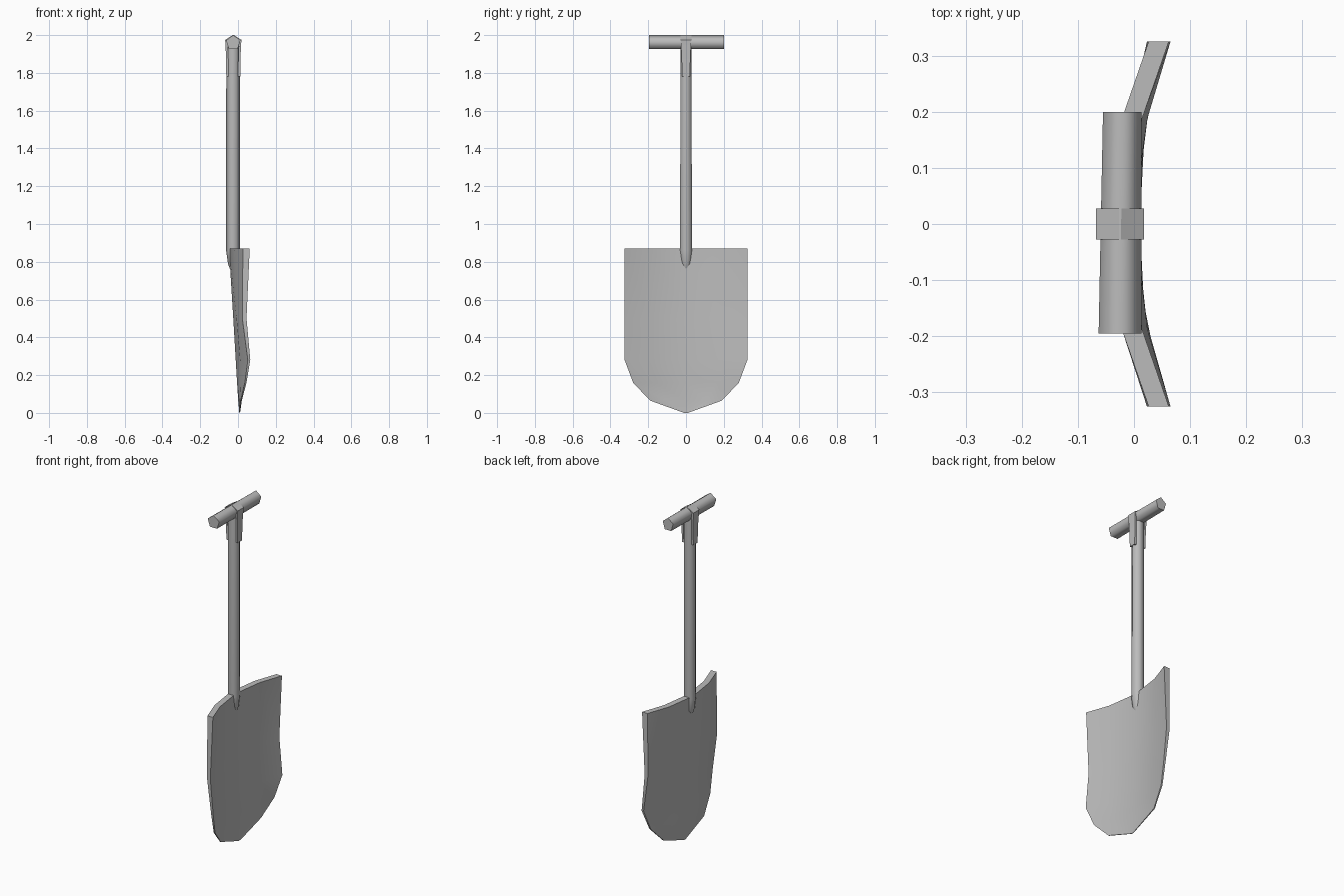
import bpy, bmesh, math
from mathutils import Vector

cube = bpy.data.objects.get("Cube")
if cube:
    bpy.data.objects.remove(cube, do_unlink=True)

grey = bpy.data.materials.new("plain grey")
grey.use_nodes = True
colour = (0.5, 0.5, 0.5, 1)
grey.diffuse_color = colour
grey.node_tree.nodes["Principled BSDF"].inputs["Base Color"].default_value = colour


def loft(name, rings, smooth_angle):
    """Skin a list of equal closed rings and cap both ends."""
    bm = bmesh.new()
    loops = [[bm.verts.new(p) for p in ring] for ring in rings]
    n = len(loops[0])
    for a, b in zip(loops, loops[1:]):
        for i in range(n):
            j = (i + 1) % n
            bm.faces.new((a[i], a[j], b[j], b[i]))
    bm.faces.new(loops[0])
    bm.faces.new(loops[-1])
    bmesh.ops.remove_doubles(bm, verts=bm.verts, dist=0.0005)
    bmesh.ops.recalc_face_normals(bm, faces=bm.faces)
    mesh = bpy.data.meshes.new(name)
    bm.to_mesh(mesh)
    bm.free()
    mesh.materials.append(grey)
    obj = bpy.data.objects.new(name, mesh)
    bpy.context.collection.objects.link(obj)
    bpy.ops.object.select_all(action='DESELECT')
    obj.select_set(True)
    bpy.context.view_layer.objects.active = obj
    bpy.ops.object.shade_smooth_by_angle(angle=math.radians(smooth_angle))
    return obj


def ngon(centre, u, v, ru, rv, sides):
    """Points of a polygon; the first one lies along v."""
    steps = [2 * math.pi * i / sides for i in range(sides)]
    return [Vector(centre) + Vector(u) * ru * math.sin(a) + Vector(v) * rv * math.cos(a)
            for a in steps]


X, Y, Z = (1, 0, 0), (0, 1, 0), (0, 0, 1)

# Blade: dished across its width, thinning to a pointed tip
# rows: height, half width, middle x, edge x, thickness
rows = [(0.87, 0.325, -0.012, 0.062, 0.036),
        (0.50, 0.325, -0.003, 0.045, 0.022),
        (0.28, 0.325, 0.001, 0.065, 0.013),
        (0.16, 0.28, 0.004, 0.045, 0.009),
        (0.065, 0.19, 0.007, 0.02, 0.006),
        (0.0, 0.01, 0.01, 0.011, 0.003)]
bend = [(-1, 1), (-0.58, 0.36), (0, 0), (0.58, 0.36), (1, 1)]
rings = []
for z, half, middle, edge, thick in rows:
    face = [Vector((middle + (edge - middle) * b, half * t, z)) for t, b in bend]
    rings.append(face + [p - Vector((thick, 0, 0)) for p in reversed(face)])
loft("blade", rings, 35)

# Shaft: six-sided, tapering into the blade
shaft = [(0.765, -0.026, 0.018, 0.02), (0.79, -0.026, 0.027, 0.033),
         (0.86, -0.026, 0.037, 0.036), (1.94, -0.026, 0.036, 0.034)]
loft("shaft", [ngon((x, 0, z), Y, X, ry, rx, 6)
               for z, x, rx, ry in [(z, x, a, b) for z, x, a, b in shaft]], 65)

# Grip: five-sided crossbar
loft("grip", [ngon((-0.025, -0.195, 1.96), X, Z, 0.04, 0.04, 5),
              ngon((-0.021, 0.2, 1.96), X, Z, 0.036, 0.04, 5)], 75)

# Straps: a tapered plate on each side holding the grip to the shaft
for side, label in ((1, "left"), (-1, "right")):
    strap = []
    for z, out, half in ((1.78, 0.037, 0.02), (1.9, 0.039, 0.024), (1.975, 0.043, 0.028)):
        outer, inner = -0.025 + side * out, -0.025 + side * (out - 0.012)
        strap.append([Vector((x, y, z)) for x, y in
                      ((outer, -half), (outer, half), (inner, half), (inner, -half))])
    # fold the top over the crossbar
    strap.append([Vector((-0.025 + side * d, y, z)) for d, y, z in
                  ((0.002, -0.028, 2.0), (0.002, 0.028, 2.0),
                   (0.002, 0.028, 1.99), (0.002, -0.028, 1.99))])
    loft(label + "_strap", strap, 30)
